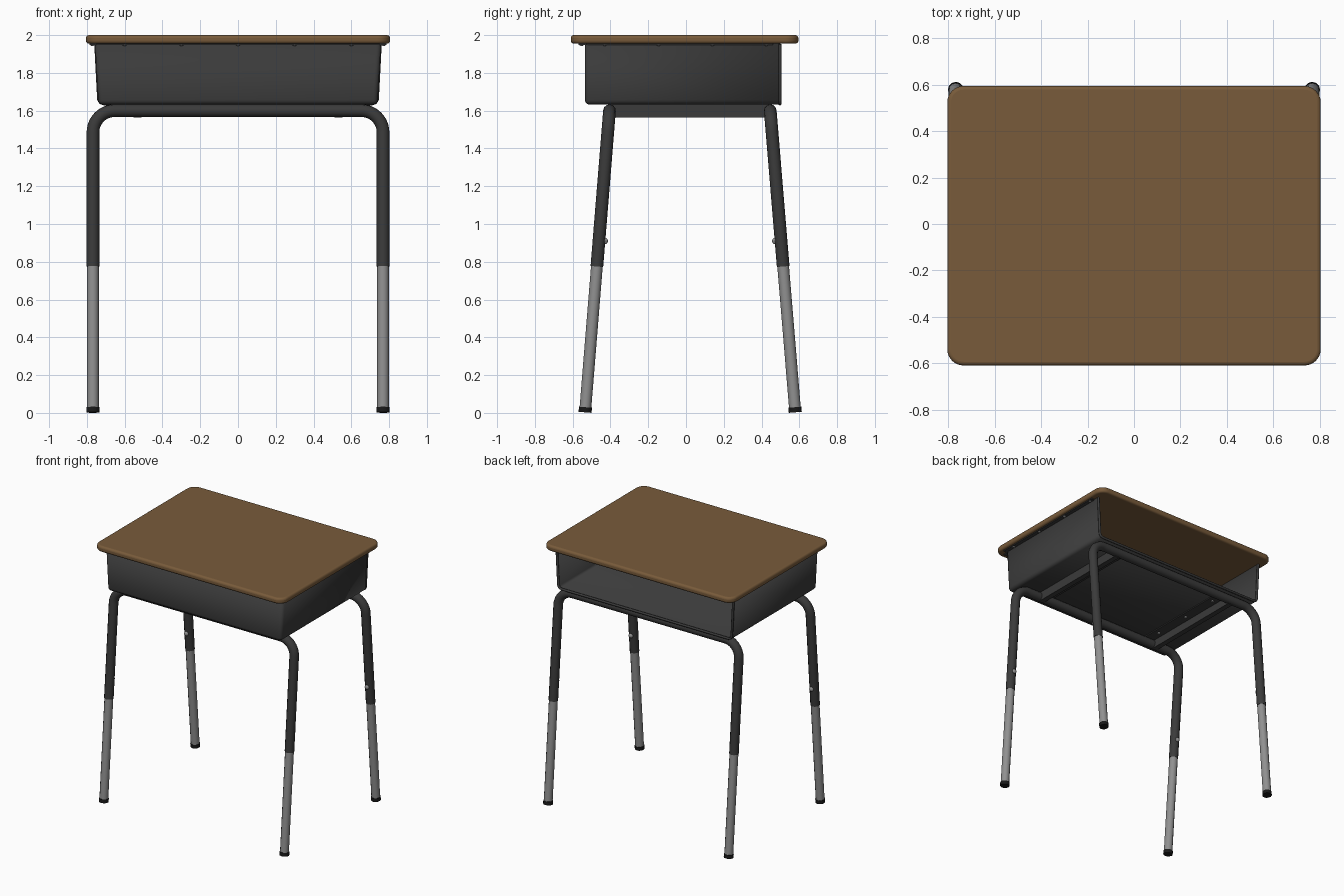
import bpy, bmesh, math
from mathutils import Vector

cube = bpy.data.objects.get("Cube")
if cube:
    bpy.data.objects.remove(cube)


def material(name, r, g, b):
    m = bpy.data.materials.new(name)
    m.use_nodes = True
    m.diffuse_color = (r, g, b, 1)
    m.node_tree.nodes["Principled BSDF"].inputs["Base Color"].default_value = (r, g, b, 1)
    return m


WOOD = material("brown wood", 0.19, 0.105, 0.043)
DARK = material("dark metal", 0.043, 0.043, 0.043)
STEEL = material("grey steel", 0.28, 0.28, 0.28)
RUBBER = material("black rubber", 0.01, 0.01, 0.01)


def select(ob):
    bpy.ops.object.select_all(action='DESELECT')
    ob.select_set(True)
    bpy.context.view_layer.objects.active = ob


def finish(name, bm, mat):
    me = bpy.data.meshes.new(name)
    bmesh.ops.recalc_face_normals(bm, faces=bm.faces)
    bm.to_mesh(me)
    bm.free()
    me.materials.append(mat)
    ob = bpy.data.objects.new(name, me)
    bpy.context.collection.objects.link(ob)
    select(ob)
    bpy.ops.object.shade_smooth_by_angle(angle=math.radians(35))
    return ob


def block_mesh(lo, hi):
    bm = bmesh.new()
    bmesh.ops.create_cube(bm, size=1)
    for v in bm.verts:
        v.co = Vector([lo[i] if v.co[i] < 0 else hi[i] for i in range(3)])
    return bm


def block(name, lo, hi, mat):
    return finish(name, block_mesh(lo, hi), mat)


def tube(name, points, radius, mat):
    cu = bpy.data.curves.new(name, 'CURVE')
    cu.dimensions = '3D'
    cu.bevel_depth = radius
    cu.bevel_resolution = 4
    cu.use_fill_caps = True
    sp = cu.splines.new('POLY')
    sp.points.add(len(points) - 1)
    for p, co in zip(sp.points, points):
        p.co = (*co, 1)
    cu.materials.append(mat)
    ob = bpy.data.objects.new(name, cu)
    bpy.context.collection.objects.link(ob)
    select(ob)
    bpy.ops.object.convert(target='MESH')
    bpy.ops.object.shade_smooth_by_angle(angle=math.radians(40))


def screw(name, co, radius, squash, mat=STEEL):
    bm = bmesh.new()
    bmesh.ops.create_uvsphere(bm, u_segments=12, v_segments=8, radius=radius)
    for v in bm.verts:
        v.co = Vector(co) + Vector([a * s for a, s in zip(v.co, squash)])
    finish(name, bm, mat)


# Desktop with rounded corners and softened edges
bm = block_mesh((-0.805, -0.61, 1.955), (0.805, 0.595, 2.0))
upright = [e for e in bm.edges if abs(e.verts[0].co.z - e.verts[1].co.z) > 0.01]
bmesh.ops.bevel(bm, geom=upright, offset=0.07, segments=8, affect='EDGES', profile=0.5)
top = finish("desktop", bm, WOOD)
bev = top.modifiers.new("soft edge", 'BEVEL')
bev.width = 0.016
bev.segments = 4
bev.limit_method = 'ANGLE'
bev.angle_limit = math.radians(50)

# Book box: tapered tray, open at the back and under the desktop
BACK, FRONT, FLOOR = 0.5, -0.535, 1.632
bm = block_mesh((-0.757, FRONT, FLOOR), (0.757, BACK, 1.956))
for v in bm.verts:
    if v.co.z < 1.7:
        v.co.x *= 0.976
bm.normal_update()
bmesh.ops.delete(bm, geom=[f for f in bm.faces if f.normal.z > 0.9 or f.normal.y > 0.9],
                 context='FACES_ONLY')
bmesh.ops.bevel(bm, geom=[e for e in bm.edges if len(e.link_faces) == 2], offset=0.025,
                segments=4, affect='EDGES', profile=0.5)
box = finish("book_box", bm, DARK)
sol = box.modifiers.new("sheet", 'SOLIDIFY')
sol.thickness = 0.01
sol.offset = -1

# Rolled rim around the open back
rim = [(-0.752, 1.952), (-0.737, 1.66), (-0.728, 1.643), (-0.71, 1.637)]
rim += [(-x, z) for x, z in reversed(rim)]
tube("back_rim", [(x, BACK - 0.003, z) for x, z in rim], 0.009, DARK)

# Mounting flanges with screws under the desktop
block("front_flange", (-0.75, -0.57, 1.948), (0.75, FRONT + 0.01, 1.956), DARK)
for i in range(5):
    screw("flange_screw", (-0.6 + i * 0.3, -0.553, 1.948), 0.011, (1, 1, 0.5))
for side, s in (("left", 1), ("right", -1)):
    xs = sorted((s * 0.75, s * 0.785))
    block(side + "_flange", (xs[0], -0.53, 1.948), (xs[1], 0.46, 1.956), DARK)
    for i in range(4):
        screw("flange_screw", (s * 0.771, -0.43 + i * 0.285, 1.948), 0.011, (1, 1, 0.5))

    # Angle rails joining the two leg frames below the box
    xs = sorted((s * 0.512, s * 0.552))
    block(side + "_rail", (xs[0], -0.405, 1.564), (xs[1], 0.445, FLOOR), DARK)
    xs = sorted((s * 0.43, s * 0.515))
    block(side + "_rail_flange", (xs[0], -0.39, 1.624), (xs[1], 0.43, FLOOR), DARK)
    for y in (-0.28, 0.02, 0.32):
        screw("rail_screw", (s * 0.47, y, 1.624), 0.012, (1, 1, 0.5))

# Leg frames: bent tube, telescoping lower legs, rubber feet
LEG_X, RAIL_Z, BEND = 0.768, 1.6, 0.115
for end, y_top, lean in (("front", -0.405, -0.081), ("back", 0.446, 0.083)):
    def on_leg(x, z):
        return (x, y_top + lean * (RAIL_Z - z), z)

    half = [(LEG_X, 0.775)]
    for i in range(11):
        a = math.pi / 2 * i / 10
        half.append((LEG_X - BEND + BEND * math.cos(a), RAIL_Z - BEND + BEND * math.sin(a)))
    path = half + [(-x, z) for x, z in reversed(half)]
    tube(end + "_frame", [on_leg(x, z) for x, z in path], 0.0335, DARK)
    for side, s in (("left", 1), ("right", -1)):
        x = s * LEG_X
        name = end + "_" + side
        tube(name + "_lower_leg", [on_leg(x, 0.02), on_leg(x, 0.8)], 0.031, STEEL)
        tube(name + "_foot", [on_leg(x, 0.003), on_leg(x, 0.03)], 0.0345, RUBBER)
        knob = Vector(on_leg(x, 0.91))
        knob.y -= 0.034
        if end == "front":
            knob.y += 0.068
        screw(name + "_height_screw", knob, 0.017, (1, 0.8, 1))
